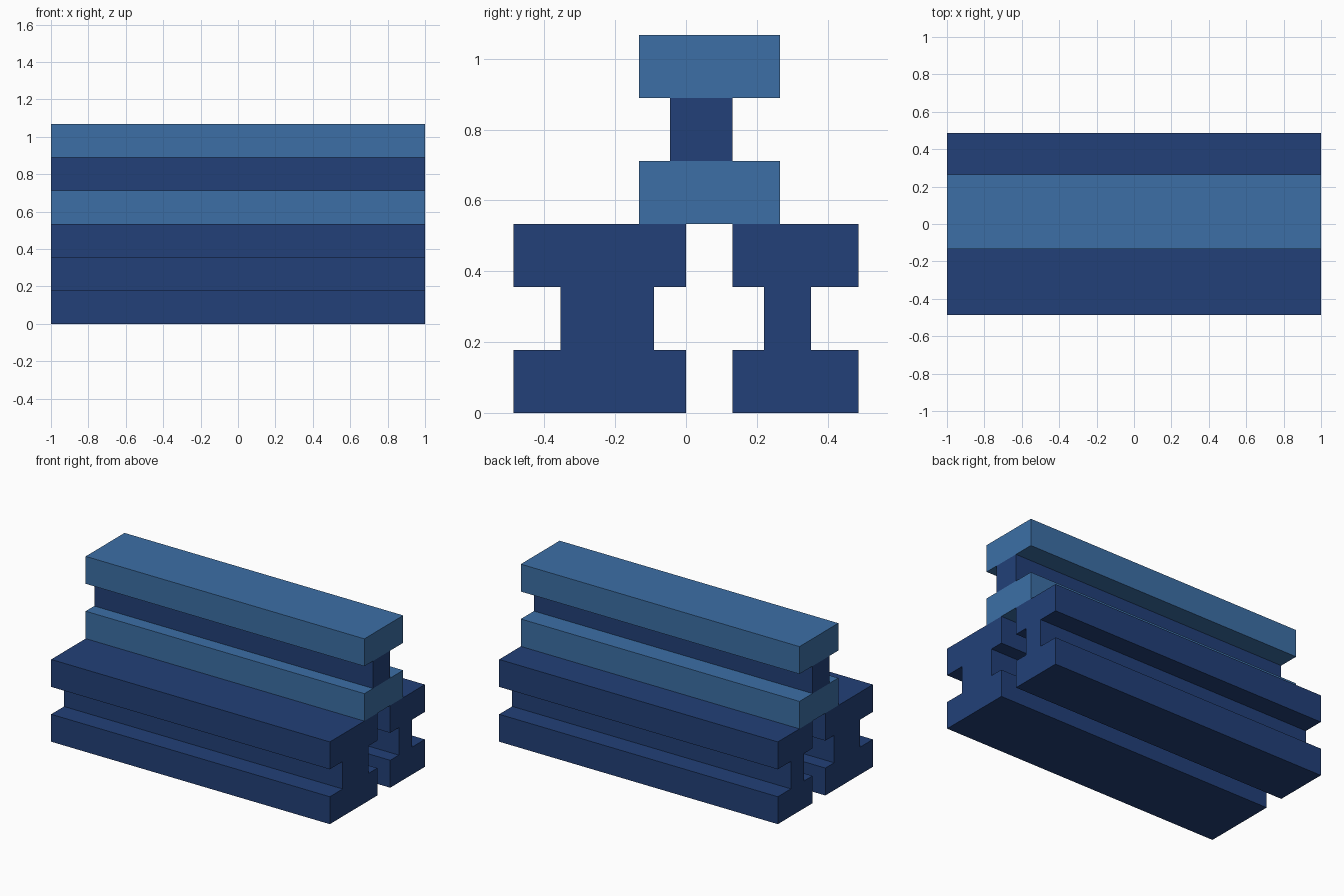
import bpy, bmesh

old = bpy.data.objects.get("Cube")
if old:
    bpy.data.objects.remove(old, do_unlink=True)

HALF = 1.0            # half length of every beam
T = 1.067 / 6         # flange thickness and web height


def make_material(name, rgb):
    mat = bpy.data.materials.new(name)
    mat.use_nodes = True
    mat.diffuse_color = (*rgb, 1)
    bsdf = next(n for n in mat.node_tree.nodes if n.type == 'BSDF_PRINCIPLED')
    bsdf.inputs["Base Color"].default_value = (*rgb, 1)
    return mat


navy = make_material("navy blue", (0.016, 0.051, 0.188))
steel = make_material("steel blue", (0.045, 0.159, 0.381))


def i_beam(name, flange, web, z, web_mat, flange_mat):
    """Extrude an I-shaped profile along x; flange and web are (y min, y max)."""
    (f0, f1), (w0, w1) = flange, web
    z1, z2, z3 = z + T, z + 2 * T, z + 3 * T
    profile = [(f0, z), (f1, z), (f1, z1), (w1, z1), (w1, z2), (f1, z2),
               (f1, z3), (f0, z3), (f0, z2), (w0, z2), (w0, z1), (f0, z1)]
    bm = bmesh.new()
    face = bm.faces.new([bm.verts.new((-HALF, y, h)) for y, h in profile])
    res = bmesh.ops.extrude_face_region(bm, geom=[face])
    verts = [v for v in res["geom"] if isinstance(v, bmesh.types.BMVert)]
    bmesh.ops.translate(bm, verts=verts, vec=(2 * HALF, 0, 0))

    # Two-coloured beam: split the end caps where the web meets the flanges
    if web_mat != flange_mat:
        bm.verts.ensure_lookup_table()
        for x in (-HALF, HALF):
            for h in (z1, z2):
                pair = [v for v in bm.verts if abs(v.co.x - x) < 1e-4
                        and abs(v.co.z - h) < 1e-4
                        and min(abs(v.co.y - w0), abs(v.co.y - w1)) < 1e-4]
                bmesh.ops.connect_verts(bm, verts=pair)
    bmesh.ops.recalc_face_normals(bm, faces=bm.faces)

    # Only faces spanning the web height take the web colour
    for f in bm.faces:
        low = min(v.co.z for v in f.verts)
        high = max(v.co.z for v in f.verts)
        is_web = abs(low - z1) < 1e-4 and abs(high - z2) < 1e-4
        f.material_index = 0 if is_web else 1

    mesh = bpy.data.meshes.new(name)
    bm.to_mesh(mesh)
    bm.free()
    mesh.materials.append(web_mat)
    mesh.materials.append(flange_mat)
    obj = bpy.data.objects.new(name, mesh)
    bpy.context.collection.objects.link(obj)


# Two beams side by side on the ground, one resting across the gap
i_beam("front_beam", (-0.487, 0.0), (-0.355, -0.09), 0, navy, navy)
i_beam("back_beam", (0.132, 0.487), (0.22, 0.353), 0, navy, navy)
i_beam("top_beam", (-0.133, 0.265), (-0.045, 0.131), 3 * T, navy, steel)
